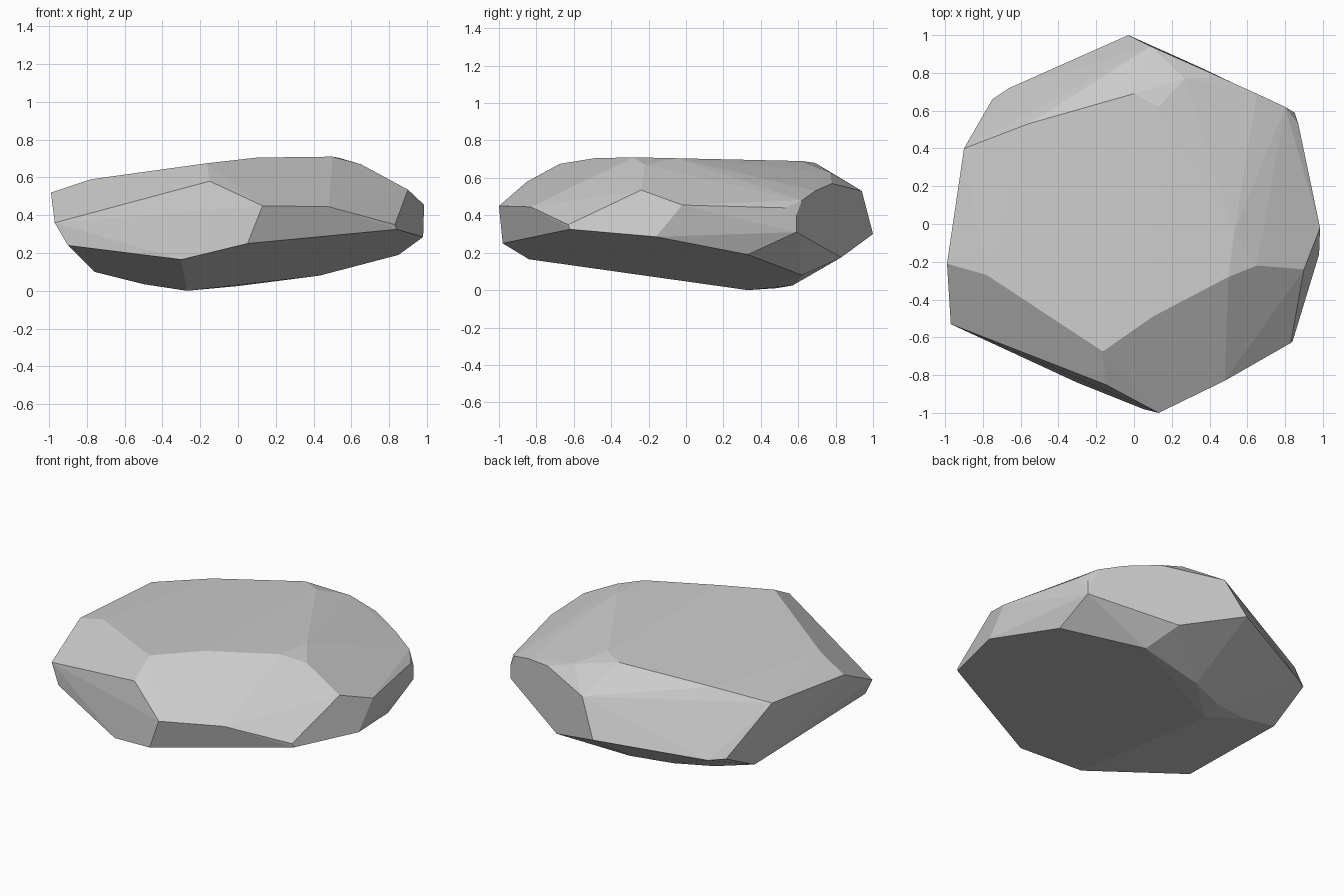
import bpy
import bmesh
import math

# Remove the default cube only
default_cube = bpy.data.objects.get("Cube")
if default_cube:
    bpy.data.objects.remove(default_cube, do_unlink=True)


def make_material(name, colour):
    material = bpy.data.materials.new(name)
    material.use_nodes = True
    material.diffuse_color = colour
    shader = next(n for n in material.node_tree.nodes if n.type == "BSDF_PRINCIPLED")
    shader.inputs["Base Color"].default_value = colour
    shader.inputs["Roughness"].default_value = 0.9
    return material


def make_hull(name, corner_groups, material, merge_angle):
    """Wrap the corners in a convex shell and merge nearly flat neighbours."""
    bm = bmesh.new()
    for group in corner_groups:
        for corner in group:
            bm.verts.new(corner)
    result = bmesh.ops.convex_hull(bm, input=bm.verts[:])
    unused = {e for e in result["geom_interior"] + result["geom_unused"]
              if isinstance(e, bmesh.types.BMVert) and e.is_valid}
    bmesh.ops.delete(bm, geom=list(unused), context="VERTS")
    bmesh.ops.dissolve_limit(bm, angle_limit=merge_angle,
                             verts=bm.verts[:], edges=bm.edges[:])
    bmesh.ops.recalc_face_normals(bm, faces=bm.faces[:])
    mesh = bpy.data.meshes.new(name)
    bm.to_mesh(mesh)
    bm.free()
    mesh.materials.append(material)
    rock = bpy.data.objects.new(name, mesh)
    bpy.context.collection.objects.link(rock)
    return rock


# Rim of the flattish top
top_rim = [
    (-.165, -.675, .675), (.1, -.49, .705), (.5, -.28, .71), (.53, -.05, .705),
    (.13, .62, .69), (0, .69, .68), (-.56, .53, .61), (-.9, .4, .545),
    (-.78, -.27, .59), (-.99, -.21, .52),
]
# Sharp corners around the front
front_corners = [
    (-.15, -.85, .58), (.13, -1, .45), (.05, -.98, .25), (-.3, -.84, .165),
    (-.97, -.53, .36), (-.9, -.56, .24), (.48, -.83, .445), (.83, -.63, .35),
]
# Corners around the steep side towards +x
side_corners = [
    (.65, -.22, .67), (.9, -.24, .535), (.985, -.02, .455), (.98, -.16, .285),
    (.84, -.62, .325), (.87, .53, .44), (.85, .59, .4), (.85, .59, .31),
    (.85, .33, .19),
]
# Rounded chip at the back, and the back wall
back_corners = [
    (.8, .62, .48), (.65, .69, .53), (.45, .78, .57), (.27, .77, .63),
    (.09, .94, .53), (-.03, 1, .3), (.35, .83, .175), (-.66, .72, .23),
    (-.75, .66, .24),
]
# Keel of the underside
bottom_corners = [
    (-.27, .33, 0), (-.25, .48, .01), (0, .57, .025), (.43, .62, .08),
    (-.5, .42, .035), (-.76, .38, .1),
]

stone_grey = make_material("stone grey", (.6, .6, .6, 1))
make_hull("faceted_rock",
          [top_rim, front_corners, side_corners, back_corners, bottom_corners],
          stone_grey, math.radians(3))
